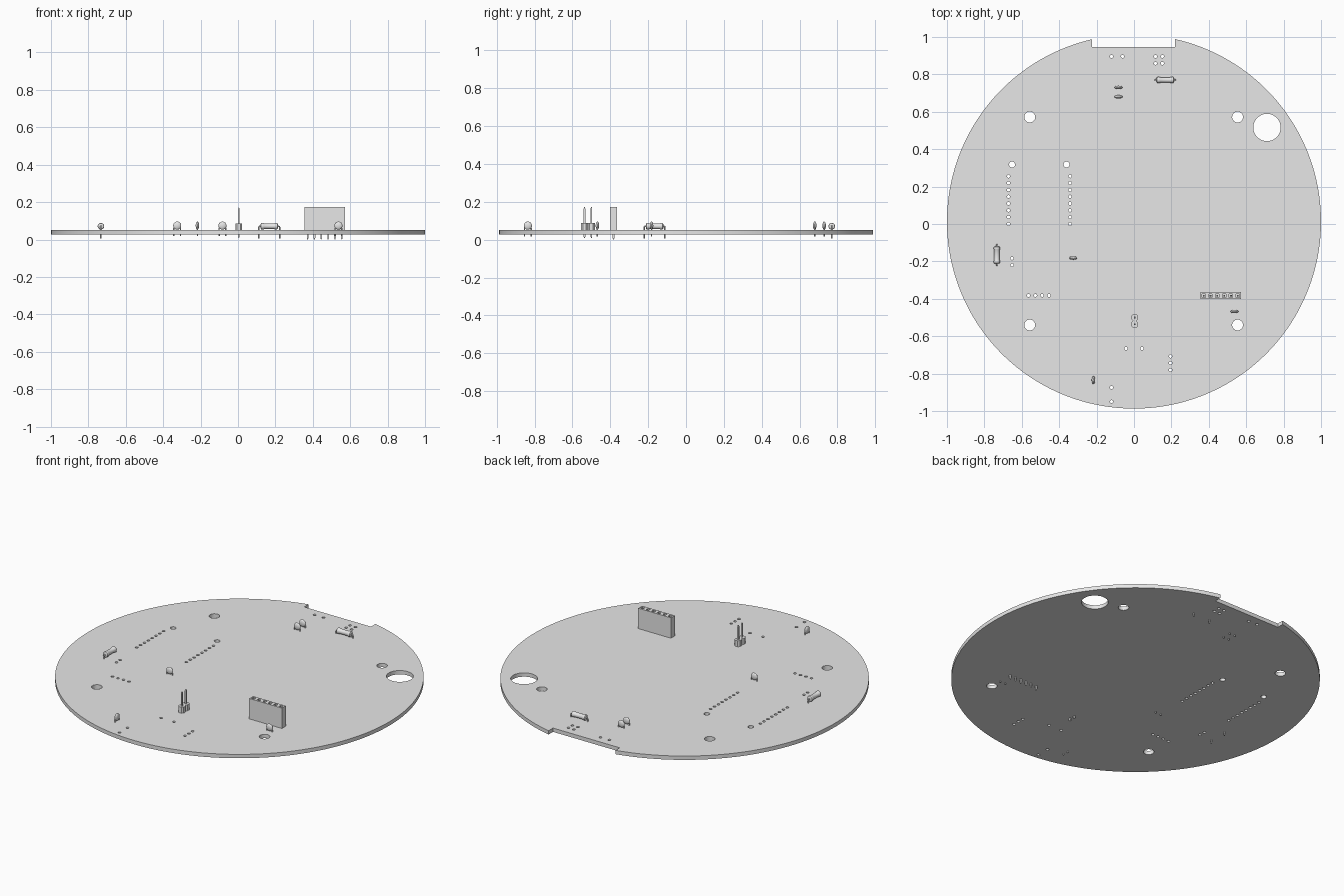
import bpy
import bmesh
import math
from mathutils import Matrix, Vector

default = bpy.data.objects.get("Cube")
if default:
    bpy.data.objects.remove(default, do_unlink=True)

grey = bpy.data.materials.new("plain grey")
grey.use_nodes = True
grey.diffuse_color = (0.8, 0.8, 0.8, 1)
grey.node_tree.nodes["Principled BSDF"].inputs["Base Color"].default_value = (0.8, 0.8, 0.8, 1)

PITCH = 0.0365
BOTTOM, TOP = 0.028, 0.051


def finish(obj, smooth=True):
    bpy.ops.object.select_all(action="DESELECT")
    obj.select_set(True)
    bpy.context.view_layer.objects.active = obj
    if obj.type == "CURVE":
        bpy.ops.object.convert(target="MESH")
        obj = bpy.context.view_layer.objects.active
    obj.data.materials.clear()
    obj.data.materials.append(grey)
    if smooth:
        bpy.ops.object.shade_smooth_by_angle(angle=math.radians(35))
    return obj


def link(name, data):
    obj = bpy.data.objects.new(name, data)
    bpy.context.collection.objects.link(obj)
    return obj


def add_spline(curve, points, cyclic):
    spline = curve.splines.new("POLY")
    spline.points.add(len(points) - 1)
    for p, co in zip(spline.points, points):
        p.co = (*co, 1)
    spline.use_cyclic_u = cyclic


def plate(name, outlines, z0, z1):
    """Flat slab: first outline is the edge, the others are holes."""
    curve = bpy.data.curves.new(name, "CURVE")
    curve.dimensions = "2D"
    curve.fill_mode = "BOTH"
    curve.extrude = (z1 - z0) / 2
    for outline in outlines:
        add_spline(curve, [(x, y, 0) for x, y in outline], True)
    obj = link(name, curve)
    obj.location.z = (z0 + z1) / 2
    return finish(obj)


def circle(x, y, r, n):
    return [(x + r * math.cos(math.tau * i / n), y + r * math.sin(math.tau * i / n))
            for i in range(n)]


def rect(x, y, w, d):
    return [(x + sx * w / 2, y + sy * d / 2) for sx, sy in ((-1, -1), (1, -1), (1, 1), (-1, 1))]


def wire(name, points, radius, place):
    curve = bpy.data.curves.new(name, "CURVE")
    curve.dimensions = "3D"
    curve.bevel_depth = radius
    curve.bevel_resolution = 2
    curve.use_fill_caps = True
    add_spline(curve, [place @ Vector(p) for p in points], False)
    return finish(link(name, curve))


def square_pin(name, x, y, z0, z1, w=0.009):
    """Square post with chamfered ends."""
    bm = bmesh.new()
    levels = ((z0, w * 0.4), (z0 + w, w), (z1 - w, w), (z1, w * 0.4))
    rings = [[bm.verts.new((px, py, z)) for px, py in rect(x, y, s, s)] for z, s in levels]
    for a, b in zip(rings, rings[1:]):
        for i in range(4):
            j = (i + 1) % 4
            bm.faces.new((a[i], a[j], b[j], b[i]))
    bm.faces.new(rings[0][::-1])
    bm.faces.new(rings[-1])
    mesh = bpy.data.meshes.new(name)
    bm.to_mesh(mesh)
    bm.free()
    return finish(link(name, mesh), False)


def placement(x, y, z, turned):
    return Matrix.Translation((x, y, z)) @ Matrix.Rotation(math.pi / 2 if turned else 0, 4, "Z")


# Circuit board: disc with a notch at the back, and drilled holes
CY, NOTCH_Y, NL, NR = 0.013, 0.947, -0.224, 0.218
start, end = math.acos(NL), math.acos(NR) + math.tau
edge = [(math.cos(a), CY + math.sin(a))
        for a in (start + (end - start) * i / 160 for i in range(161))]
edge += [(NR, NOTCH_Y), (NL, NOTCH_Y)]

holes = [(0.711, 0.516, 0.073)]
holes += [(x, y, 0.029) for x in (-0.557, 0.554) for y in (0.572, -0.54)]
holes += [(x, 0.318, 0.016) for x in (-0.652, -0.361)]
# rows of small holes: x, y, step x, step y, count
rows = [(-0.671, 0, 0, PITCH, 8), (-0.342, 0, 0, PITCH, 8),
        (-0.12, 0.896, 0.059, 0, 2),
        (0.115, 0.896, PITCH, 0, 2), (0.115, 0.859, PITCH, 0, 2),
        (-0.652, -0.22, 0, PITCH, 2), (-0.564, -0.382, PITCH, 0, 4),
        (-0.043, -0.666, 0.086, 0, 2), (0.195, -0.78, 0, PITCH, 3),
        (-0.12, -0.95, 0, 0.076, 2)]
for x, y, dx, dy, count in rows:
    holes += [(x + dx * i, y + dy * i, 0.0085) for i in range(count)]
plate("circuit_board",
      [edge] + [circle(x, y, r, 48 if r > 0.02 else 16) for x, y, r in holes], BOTTOM, TOP)

# Six-way socket strip
SX, SY = 0.4635, -0.383
slots = [SX + (i - 2.5) * PITCH for i in range(6)]
plate("socket_housing", [rect(SX, SY, 0.217, 0.037)] + [rect(x, SY, 0.018, 0.018) for x in slots],
      TOP, 0.173)
for x in slots:
    square_pin("socket_contact", x, SY, 0.0, 0.155)

# Two-way pin strip
for i in (-0.5, 0.5):
    y = -0.518 + i * PITCH
    b = 0.009
    octagon = [(0.004 + sx * a, y + sy * c) for sx, sy, a, c in
               ((-1, -1, 0.018, b), (-1, -1, b, 0.018), (1, -1, b, 0.018), (1, -1, 0.018, b),
                (1, 1, 0.018, b), (1, 1, b, 0.018), (-1, 1, b, 0.018), (-1, 1, 0.018, b))]
    plate("pin_strip_base", [octagon], TOP, 0.087)
    square_pin("pin_strip_post", 0.004, y, 0.008, 0.172)

# Disc capacitors
for x, y, turned in ((-0.083, 0.73, False), (-0.083, 0.68, False), (-0.325, -0.182, False),
                     (0.537, -0.468, False), (-0.217, -0.835, True)):
    place = placement(x, y, 0, turned)
    bm = bmesh.new()
    bmesh.ops.create_uvsphere(bm, u_segments=20, v_segments=12, radius=0.0215)
    bmesh.ops.scale(bm, vec=(1, 0.43, 1), verts=bm.verts)
    bm.transform(place @ Matrix.Translation((0, 0, 0.0745)))
    mesh = bpy.data.meshes.new("capacitor_body")
    bm.to_mesh(mesh)
    bm.free()
    finish(link("capacitor_body", mesh))
    for s in (-1, 1):
        wire("capacitor_leg", [(s * 0.012, 0, 0.07), (s * 0.018, 0, 0.06), (s * 0.018, 0, 0.018)],
             0.0035, place)

# Resistors: turned body with thicker ends and bent leads
half = [(0.046, 0), (0.046, 0.011), (0.043, 0.016), (0.038, 0.0175), (0.030, 0.0165),
        (0.025, 0.0145)]
profile = half + [(-x, r) for x, r in reversed(half)]
for x, y, turned in ((0.167, 0.77, False), (-0.733, -0.166, True)):
    place = placement(x, y, 0, turned)
    bm = bmesh.new()
    verts = [bm.verts.new((px, 0, r)) for px, r in profile]
    edges = [bm.edges.new(pair) for pair in zip(verts, verts[1:])]
    bmesh.ops.spin(bm, geom=verts + edges, cent=(0, 0, 0), axis=(1, 0, 0),
                   angle=math.tau, steps=20)
    bmesh.ops.remove_doubles(bm, verts=bm.verts, dist=0.0001)
    bmesh.ops.recalc_face_normals(bm, faces=bm.faces)
    bm.transform(place @ Matrix.Translation((0, 0, 0.071)))
    mesh = bpy.data.meshes.new("resistor_body")
    bm.to_mesh(mesh)
    bm.free()
    finish(link("resistor_body", mesh))
    for s in (-1, 1):
        wire("resistor_lead", [(s * 0.04, 0, 0.071), (s * 0.05, 0, 0.071), (s * 0.0535, 0, 0.0695),
                               (s * 0.055, 0, 0.066), (s * 0.055, 0, 0.006)], 0.004, place)
